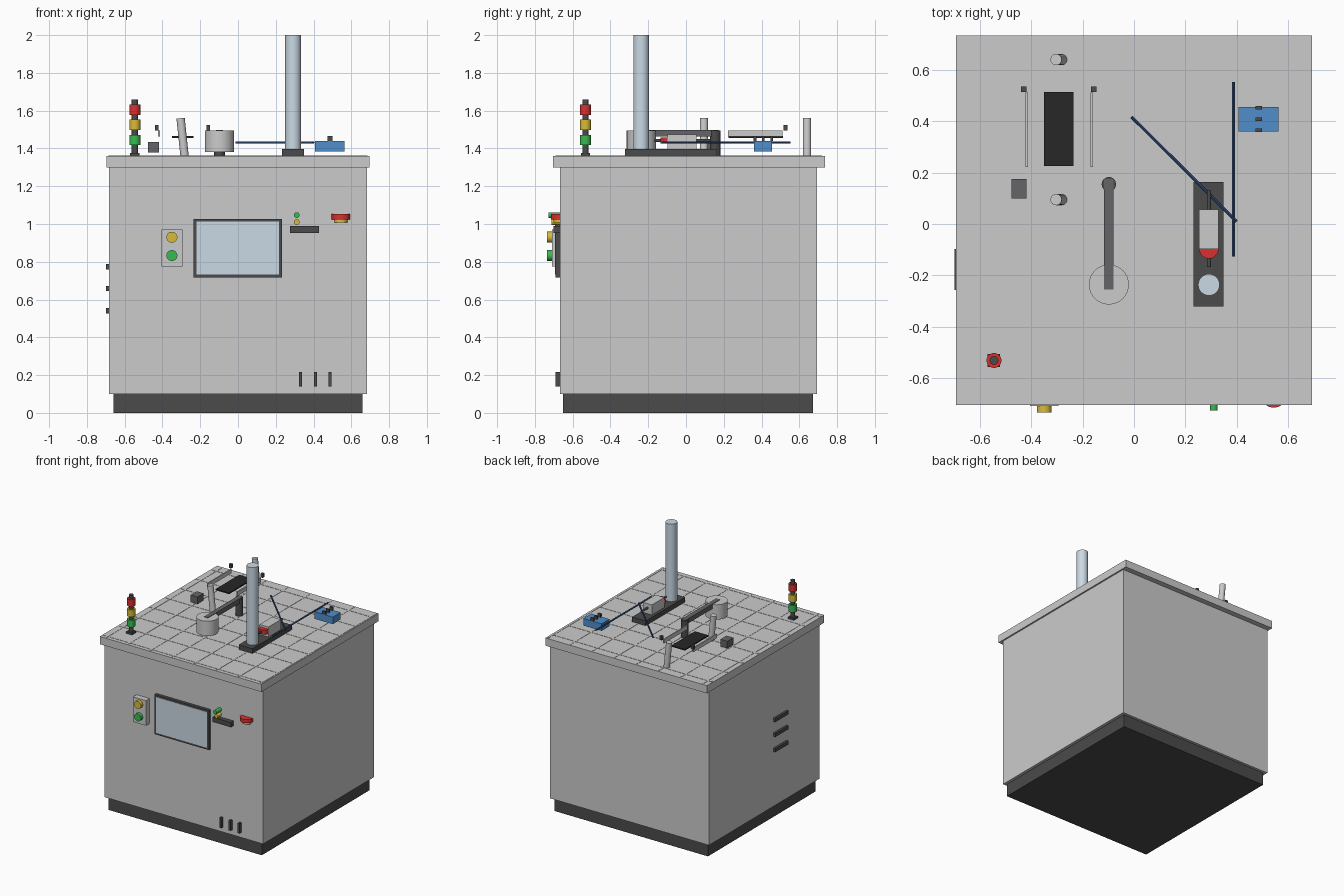
import bpy
from math import pi
from mathutils import Vector

if "Cube" in bpy.data.objects:
    bpy.data.objects.remove(bpy.data.objects["Cube"])


def material(name, r, g, b):
    m = bpy.data.materials.new(name)
    m.diffuse_color = (r, g, b, 1)
    m.use_nodes = True
    m.node_tree.nodes["Principled BSDF"].inputs["Base Color"].default_value = m.diffuse_color
    return m


DARK = material("dark_grey", .07, .07, .07)
BLACK = material("black", .02, .02, .02)
STEEL = material("steel", .13, .13, .14)
RED = material("red", .7, .03, .03)
YELLOW = material("yellow", .7, .5, .04)
GREEN = material("green", .04, .5, .08)
BLUE = material("blue", .08, .27, .6)
NAVY = material("navy", .03, .07, .16)
GLASS = material("glass", .6, .7, .78)
LIGHT = material("light_grey", .58, .58, .6)


def finish(ob, name, mat):
    ob.name = name
    if mat:
        ob.data.materials.append(mat)
    return ob


def box(name, x0, x1, y0, y1, z0, z1, mat=None):
    bpy.ops.mesh.primitive_cube_add(size=1, location=((x0+x1)/2, (y0+y1)/2, (z0+z1)/2))
    ob = bpy.context.object
    ob.scale = (x1-x0, y1-y0, z1-z0)
    bpy.ops.object.transform_apply(location=False, rotation=False, scale=True)
    return finish(ob, name, mat)


def rod(name, a, b, r, mat=None, sides=32):
    a, b = Vector(a), Vector(b)
    d = b - a
    bpy.ops.mesh.primitive_cylinder_add(vertices=sides, radius=r, depth=d.length, location=(a+b)/2,
                                        rotation=d.to_track_quat('Z', 'Y').to_euler())
    bpy.ops.object.shade_smooth_by_angle()
    return finish(bpy.context.object, name, mat)


def disc(name, x, y, z0, z1, r, mat=None, sides=32):
    return rod(name, (x, y, z0), (x, y, z1), r, mat, sides)


# Cabinet
box("plinth", -.66, .66, -.65, .673, 0, .10, DARK)
box("cabinet_body", -.683, .683, -.667, .693, .10, 1.30)
box("worktop", -.695, .695, -.705, .735, 1.30, 1.36, LIGHT)

# Fine raised grid on the worktop
for i in range(8):
    x = -.65 + .19*i
    box("worktop_grid_line", x-.006, x+.006, -.69, .72, 1.355, 1.362)
for i in range(8):
    y = -.67 + .19*i
    box("worktop_grid_line", -.685, .685, y-.006, y+.006, 1.355, 1.362)

# Signal tower
box("tower_base", -.572, -.522, -.557, -.507, 1.36, 1.375, DARK)
disc("tower_pole", -.546, -.532, 1.37, 1.66, .017, DARK)
for nm, z, m in (("green", 1.417, GREEN), ("yellow", 1.497, YELLOW), ("red", 1.577, RED)):
    disc("tower_lamp_" + nm, -.546, -.532, z, z+.055, .029, m)

# Column on its base rail
box("column_rail", .232, .349, -.322, .164, 1.36, 1.397, DARK)
disc("column", .292, -.237, 1.397, 2.0, .042, GLASS)

# Injector on the rail
box("injector_body", .254, .33, -.097, .056, 1.397, 1.475, LIGHT)
disc("injector_nose", .292, -.097, 1.425, 1.458, .038, RED)
rod("injector_plunger", (.292, .13, 1.442), (.292, -.168, 1.442), .008, DARK, 16)

# Swing arm with drum
disc("arm_pivot", -.098, .155, 1.36, 1.495, .028, DARK)
box("swing_arm", -.116, -.08, -.255, .175, 1.462, 1.498, STEEL)
disc("drum", -.098, -.236, 1.38, 1.495, .078)

# Tray, side rails and tilted posts
box("tray", -.35, -.235, .226, .514, 1.456, 1.466, BLACK)
for x in (-.418, -.165):
    box("tray_side_rail", x-.005, x+.005, .222, .512, 1.463, 1.494, LIGHT)
for x in (-.43, -.157):
    box("rail_stop", x-.01, x+.01, .515, .537, 1.495, 1.525, DARK)
for y in (.095, .641):
    rod("tilted_post", (-.283, y, 1.36), (-.304, y, 1.56), .022)
box("sensor_block", -.477, -.419, .10, .175, 1.378, 1.433, STEEL)

# Blue block with three knobs, and two thin rods
box("blue_block", .407, .563, .36, .456, 1.385, 1.44, BLUE)
for y in (.365, .409, .454):
    box("block_knob", .474, .5, y-.007, y+.007, 1.44, 1.465, DARK)
rod("straight_rod", (.388, -.127, 1.432), (.388, .553, 1.432), .006, NAVY, 12)
rod("diagonal_rod", (-.01, .418, 1.432), (.40, .01, 1.432), .006, NAVY, 12)

# Front screen
F = -.667
box("screen_frame", -.235, .232, -.69, F, .718, 1.026, DARK)
box("screen_glass", -.221, .218, -.693, -.685, .733, 1.012, GLASS)

# Push button box
box("button_box", -.406, -.295, -.71, F, .775, .97)
for nm, z, m in (("yellow", .93, YELLOW), ("green", .833, GREEN)):
    rod("push_button_" + nm, (-.35, -.70, z), (-.35, -.735, z), .029, m)

# Small shelf, indicators and stop button
box("handle_shelf", .274, .43, -.702, F, .953, .99, DARK)
rod("indicator_green", (.311, F, 1.047), (.311, -.727, 1.047), .015, GREEN)
rod("indicator_yellow", (.311, F, 1.01), (.311, -.712, 1.01), .015, YELLOW)
disc("stop_collar", .545, F, 1.008, 1.027, .035, YELLOW)
disc("stop_button", .545, F, 1.025, 1.053, .049, RED)

# Vent slots on the front and left side
for x in (.331, .41, .488):
    box("front_vent", x-.008, x+.008, -.69, F, .14, .217, DARK)
for z in (.54, .658, .774):
    box("side_vent", -.70, -.683, -.257, -.098, z-.014, z+.014, DARK)
